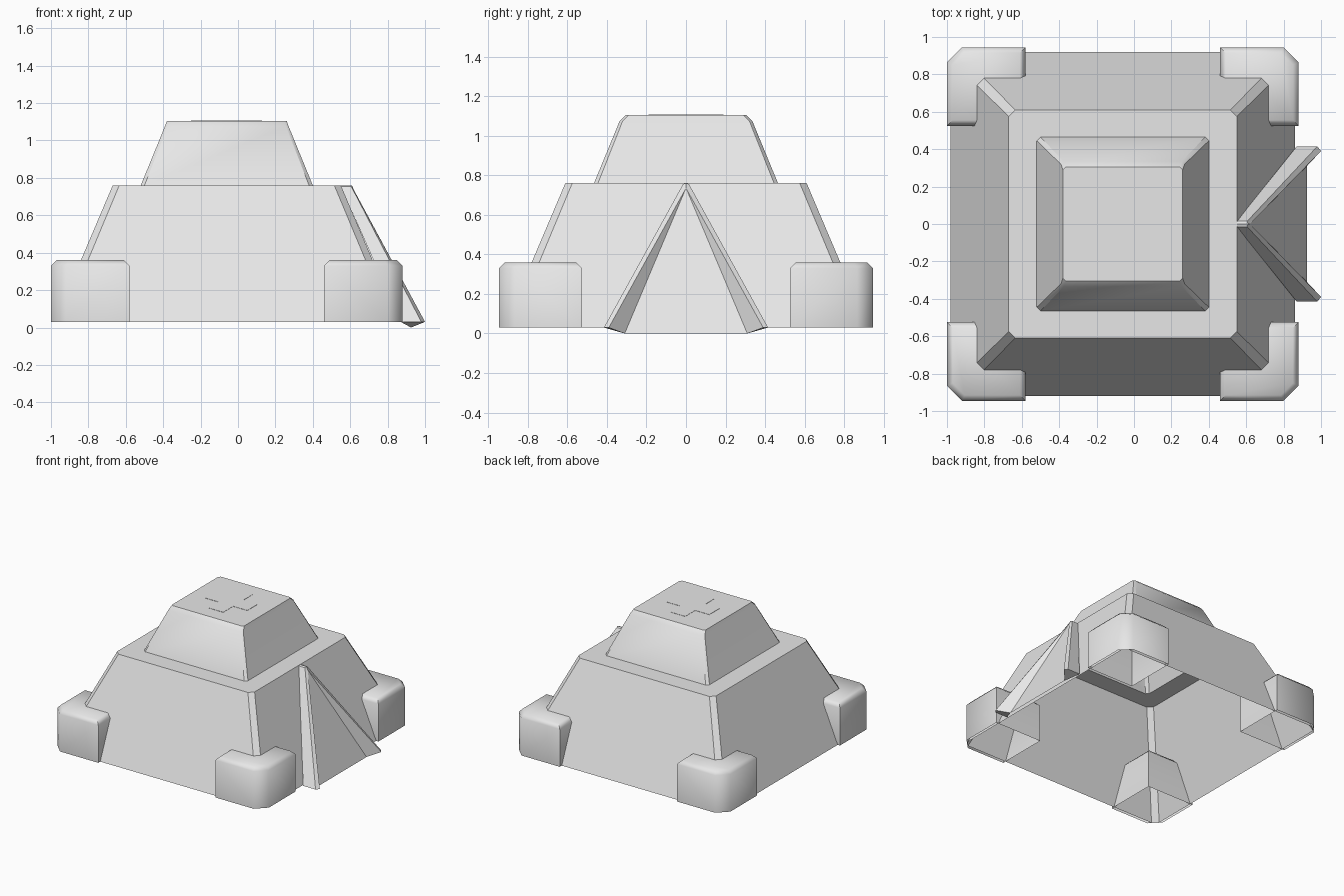
import bpy
import bmesh
from math import radians

cube = bpy.data.objects.get("Cube")
if cube:
    bpy.data.objects.remove(cube, do_unlink=True)

canvas = bpy.data.materials.new("grey_canvas")
canvas.use_nodes = True
grey = (0.8, 0.8, 0.8, 1)
canvas.diffuse_color = grey
canvas.node_tree.nodes["Principled BSDF"].inputs["Base Color"].default_value = grey

CENTRE_X = -0.06


def finish(name, bm, angle, fix_normals=True):
    """Turn a bmesh into a shaded object."""
    if fix_normals:
        bmesh.ops.recalc_face_normals(bm, faces=bm.faces)
    mesh = bpy.data.meshes.new(name)
    bm.to_mesh(mesh)
    bm.free()
    mesh.materials.append(canvas)
    obj = bpy.data.objects.new(name, mesh)
    bpy.context.collection.objects.link(obj)
    bpy.ops.object.select_all(action="DESELECT")
    obj.select_set(True)
    bpy.context.view_layer.objects.active = obj
    bpy.ops.object.shade_smooth_by_angle(angle=radians(angle))
    return obj


def loft(name, rings, angle=35, cap_bottom=False):
    """Skin a stack of rings and close the top."""
    bm = bmesh.new()
    loops = [[bm.verts.new(p) for p in ring] for ring in rings]
    n = len(loops[0])
    for low, high in zip(loops, loops[1:]):
        for i in range(n):
            j = (i + 1) % n
            bm.faces.new((low[i], low[j], high[j], high[i]))
    bm.faces.new(loops[-1])
    if cap_bottom:
        bm.faces.new(loops[0][::-1])
    return finish(name, bm, angle)


def body_ring(hx, hy, cut, z):
    """Rectangle with clipped corners, around the tent centre."""
    pts = []
    for sx, sy in ((1, 1), (-1, 1), (-1, -1), (1, -1)):
        pair = [(sx * hx, sy * (hy - cut)), (sx * (hx - cut), sy * hy)]
        pts += pair if sx * sy > 0 else pair[::-1]
    return [(CENTRE_X + x, y, z) for x, y in pts]


# Two-tier tent shell, open underneath
loft("tent_body", [
    body_ring(0.92, 0.92, 0.04, 0.03),
    body_ring(0.61, 0.61, 0.035, 0.76),
    body_ring(0.46, 0.465, 0.02, 0.76),
    body_ring(0.331, 0.335, 0.015, 1.075),
    body_ring(0.32, 0.305, 0.015, 1.105),
])


# Corner weights: boxes open underneath, with the outer corner clipped
def weight_ring(sx, sy, inset, z):
    ox, oy = 0.94 - inset, 0.945 - inset
    ix, iy = 0.52 + inset, 0.525 + inset
    cut = 0.08 - inset * 0.5
    pts = [(ix, iy), (ox, iy), (ox, oy - cut), (ox - cut, oy), (ix, oy)]
    return [(CENTRE_X + sx * x, sy * y, z) for x, y in pts]


for sx, side in ((1, "left"), (-1, "right")):
    for sy, end in ((-1, "front"), (1, "back")):
        loft(f"{end}_{side}_corner_weight", [
            weight_ring(sx, sy, 0, 0.03),
            weight_ring(sx, sy, 0, 0.33),
            weight_ring(sx, sy, 0.03, 0.36),
        ], angle=50)

# Thin cross patch on the roof
s, w, c = 0.19, 0.064, -0.062
arm = [(s, -w), (s, w), (w, w)]
cross = []
for turn in range(4):
    cross += arm
    arm = [(-y, x) for x, y in arm]
loft("roof_cross_patch",
     [[(c + x, y, z) for x, y in cross] for z in (1.1, 1.107)], cap_bottom=True)

# Entrance: two folded flaps leaning together, with a recessed door panel
bm = bmesh.new()
for sy in (1, -1):
    back_top, front_top = (0.55, sy * 0.015, 0.755), (0.605, sy * 0.015, 0.755)
    back_foot, tip_foot = (0.87, sy * 0.415, 0.03), (0.98, sy * 0.415, 0.03)
    ridge_foot, inner_foot = (1.0, sy * 0.39, 0.03), (0.925, sy * 0.31, 0.0)
    apex, middle = (0.62, 0, 0.735), (0.925, 0, 0.0)
    crown_back, crown_front = (0.55, 0, 0.76), (0.61, 0, 0.76)
    faces = (
        (back_top, back_foot, tip_foot, front_top),
        (front_top, tip_foot, ridge_foot, apex),
        (apex, ridge_foot, inner_foot),
        (apex, inner_foot, middle),
        (back_foot, inner_foot, ridge_foot, tip_foot),
        (crown_back, back_top, front_top, crown_front),
        (crown_front, front_top, apex),
    )
    for face in faces:
        bm.faces.new([bm.verts.new(p) for p in face])
bmesh.ops.remove_doubles(bm, verts=bm.verts, dist=0.001)
finish("entrance_flaps", bm, 30)
